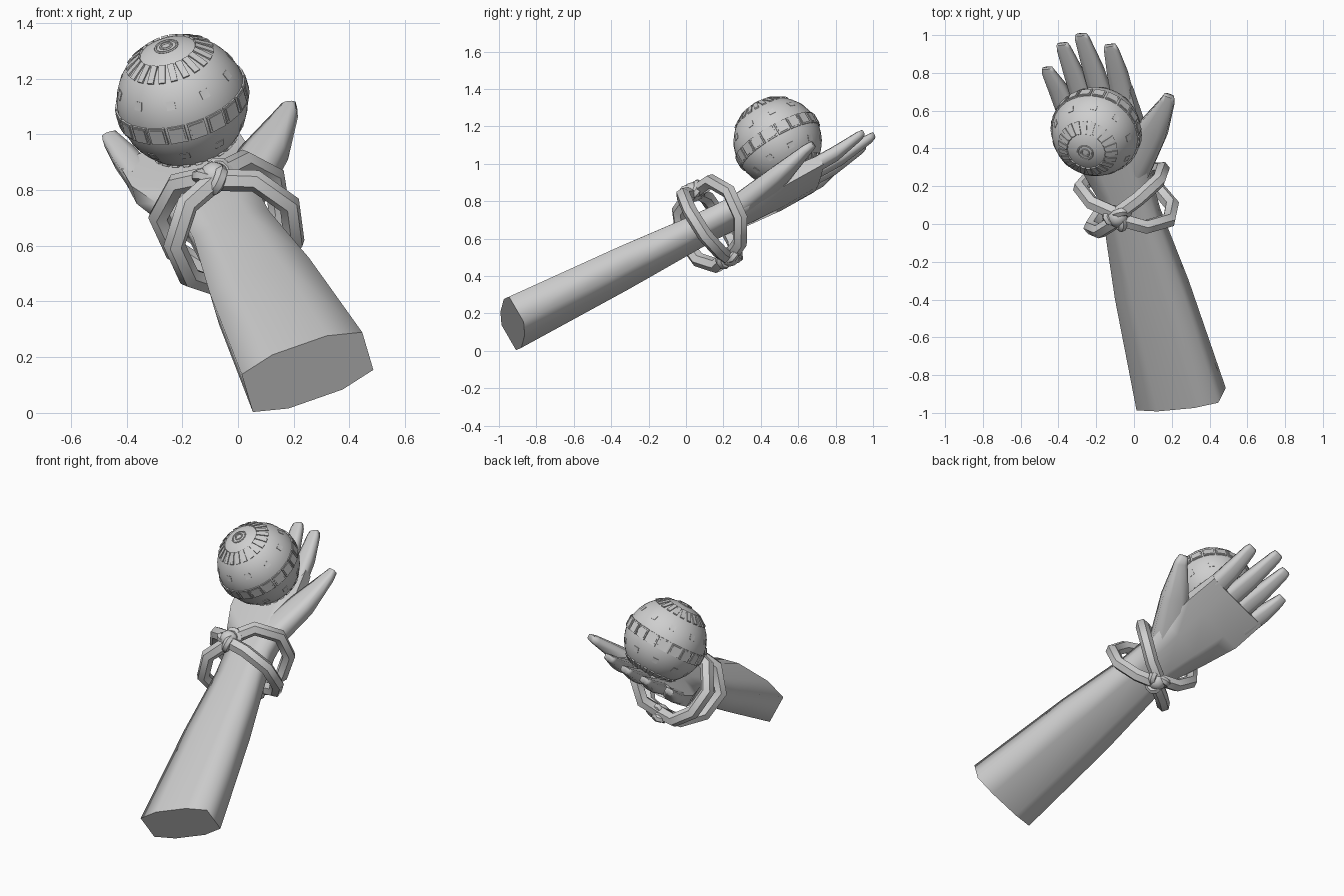
import bpy, bmesh, math
from mathutils import Vector, Matrix

if "Cube" in bpy.data.objects:
    bpy.data.objects.remove(bpy.data.objects["Cube"])

# Arm frame: u across the arm, t along it, v out of the palm
d = Vector((-0.233, 0.87, 0.434)).normalized()
w = Vector((0.934, 0.11, 0.34))
w = (w - d * w.dot(d)).normalized()
n = w.cross(d)
M = Matrix.Translation((0.245, -0.91, 0.155)) @ Matrix((w, d, n)).transposed().to_4x4()

grey = bpy.data.materials.new("plain grey")
grey.diffuse_color = (0.62, 0.62, 0.62, 1)
grey.use_nodes = True
grey.node_tree.nodes["Principled BSDF"].inputs["Base Color"].default_value = grey.diffuse_color


def finish(name, data, angle):
    ob = bpy.data.objects.new(name, data)
    bpy.context.collection.objects.link(ob)
    ob.matrix_world = M
    data.materials.append(grey)
    bpy.ops.object.select_all(action='DESELECT')
    ob.select_set(True)
    bpy.context.view_layer.objects.active = ob
    if data.id_type == 'CURVE':
        bpy.ops.object.convert(target='MESH')
    if angle:
        bpy.ops.object.shade_smooth_by_angle(angle=math.radians(angle))
    return ob


def from_bmesh(name, bm, angle):
    bmesh.ops.recalc_face_normals(bm, faces=bm.faces)
    me = bpy.data.meshes.new(name)
    bm.to_mesh(me)
    bm.free()
    return finish(name, me, angle)


PROFILE = [(-1, -0.7), (-0.45, -1), (0.45, -1), (1, -0.7),
           (1, 0.7), (0.45, 1), (-0.45, 1), (-1, 0.7)]


def loft(name, sections, angle=80):
    """Sections are (u, t, v, half width, half thickness)."""
    bm = bmesh.new()
    rings = []
    for i, (u, t, v, hw, ht) in enumerate(sections):
        a, b = sections[max(i - 1, 0)], sections[min(i + 1, len(sections) - 1)]
        g = Vector((b[0] - a[0], b[1] - a[1])).normalized()
        rings.append([bm.verts.new((u + g.y * p * hw, t - g.x * p * hw, v + q * ht))
                      for p, q in PROFILE])
    for r, s in zip(rings, rings[1:]):
        for k in range(8):
            bm.faces.new((r[k], r[(k + 1) % 8], s[(k + 1) % 8], s[k]))
    bm.faces.new(rings[0][::-1])
    bm.faces.new(rings[-1])
    return from_bmesh(name, bm, angle)


def tube(name, points, radius, closed=False, res=1):
    cu = bpy.data.curves.new(name, 'CURVE')
    cu.dimensions = '3D'
    cu.bevel_depth, cu.bevel_resolution = radius, res
    cu.use_fill_caps = True
    sp = cu.splines.new('POLY')
    sp.points.add(len(points) - 1)
    for p, co in zip(sp.points, points):
        p.co = (*co, 1)
    sp.use_cyclic_u = closed
    return finish(name, cu, 50)


# Forearm running into the palm
loft("forearm_and_palm", [
    (0, -0.02, 0, 0.23, 0.115), (0, 0.65, 0, 0.19, 0.095), (0, 1.1, 0, 0.145, 0.075),
    (0, 1.25, 0, 0.145, 0.07), (-0.01, 1.45, 0, 0.19, 0.065),
    (-0.03, 1.65, 0, 0.222, 0.055), (-0.035, 1.85, 0, 0.218, 0.04)])

# Fingers: base u, tip u, tip t, base half width
for name, u0, u1, t1, hw in [("little_finger", -0.2, -0.235, 2.04, 0.052),
                             ("ring_finger", -0.095, -0.116, 2.175, 0.056),
                             ("middle_finger", 0.012, 0.0, 2.22, 0.058),
                             ("index_finger", 0.122, 0.143, 2.14, 0.058)]:
    um, tm = (u0 + u1) / 2, (1.76 + t1) / 2
    loft(name, [(u0, 1.74, 0, hw, 0.038), (um, tm, 0.008, hw * 0.88, 0.035),
                (u1, t1 - 0.03, 0.033, hw * 0.62, 0.022), (u1, t1, 0.038, hw * 0.5, 0.016)])
loft("thumb", [(0.07, 1.38, 0, 0.1, 0.06), (0.245, 1.6, 0.01, 0.08, 0.05),
               (0.375, 1.77, 0.035, 0.038, 0.026), (0.395, 1.81, 0.04, 0.026, 0.018)])

# Cord crossing itself above and below the wrist
for su in (-1, 1):
    for st in (-1, 1):
        tube("wrist_cord", [(su * u, 1.2 + st * t, v) for u, t, v in [
            (-0.01, 0.01, 0.2), (0.13, 0.085, 0.18), (0.22, 0.12, 0.06),
            (0.2, 0.11, -0.09), (0.11, 0.06, -0.19), (-0.01, 0.01, -0.2)]], 0.04)

# Knots where the cords meet
for v in (0.205, -0.205):
    pts = []
    for i in range(24):
        a = math.tau * i / 24
        pts.append((0.02 * (math.sin(a) + 2 * math.sin(2 * a)),
                    1.2 + 0.02 * (math.cos(a) - 2 * math.cos(2 * a)),
                    v - 0.025 * math.sin(3 * a)))
    tube("cord_knot", pts, 0.024, True)
    bm = bmesh.new()
    bmesh.ops.create_icosphere(bm, subdivisions=2, radius=0.055,
                               matrix=Matrix.Translation((0, 1.2, v)))
    from_bmesh("knot_core", bm, 40)

# Ball resting on the palm
C = M.inverted() @ Vector((-0.2, 0.49, 1.12))
R = 0.236
bm = bmesh.new()
bmesh.ops.create_uvsphere(bm, u_segments=40, v_segments=24, radius=R,
                          matrix=Matrix.Translation(C))
from_bmesh("ball", bm, 40)


def plates(name, lat, count, width, height, proud):
    bm = bmesh.new()
    for i in range(count):
        place = (Matrix.Translation(C) @ Matrix.Rotation(math.tau * i / count, 4, 'Z')
                 @ Matrix.Rotation(math.radians(-lat), 4, 'Y')
                 @ Matrix.Translation((R + proud - 0.006, 0, 0))
                 @ Matrix.Diagonal((0.012, width, height, 1)))
        bmesh.ops.create_cube(bm, size=1, matrix=place)
    from_bmesh(name, bm, 0)


# Rows of raised plates around the ball
plates("belt_frames", 0, 20, 0.064, 0.066, 0.003)
plates("belt_panels", 0, 20, 0.05, 0.052, 0.006)
for s in (-1, 1):
    plates("small_squares", s * 27, 10, 0.032, 0.032, 0.001)
    plates("radial_bars", s * 56, 22, 0.024, 0.07, 0.004)
    for r in (0.04, 0.02):
        h = s * math.sqrt(R * R - r * r)
        tube("pole_ring", [C + Vector((r * math.cos(math.tau * i / 20),
                                       r * math.sin(math.tau * i / 20), h))
                           for i in range(20)], 0.005, True)
